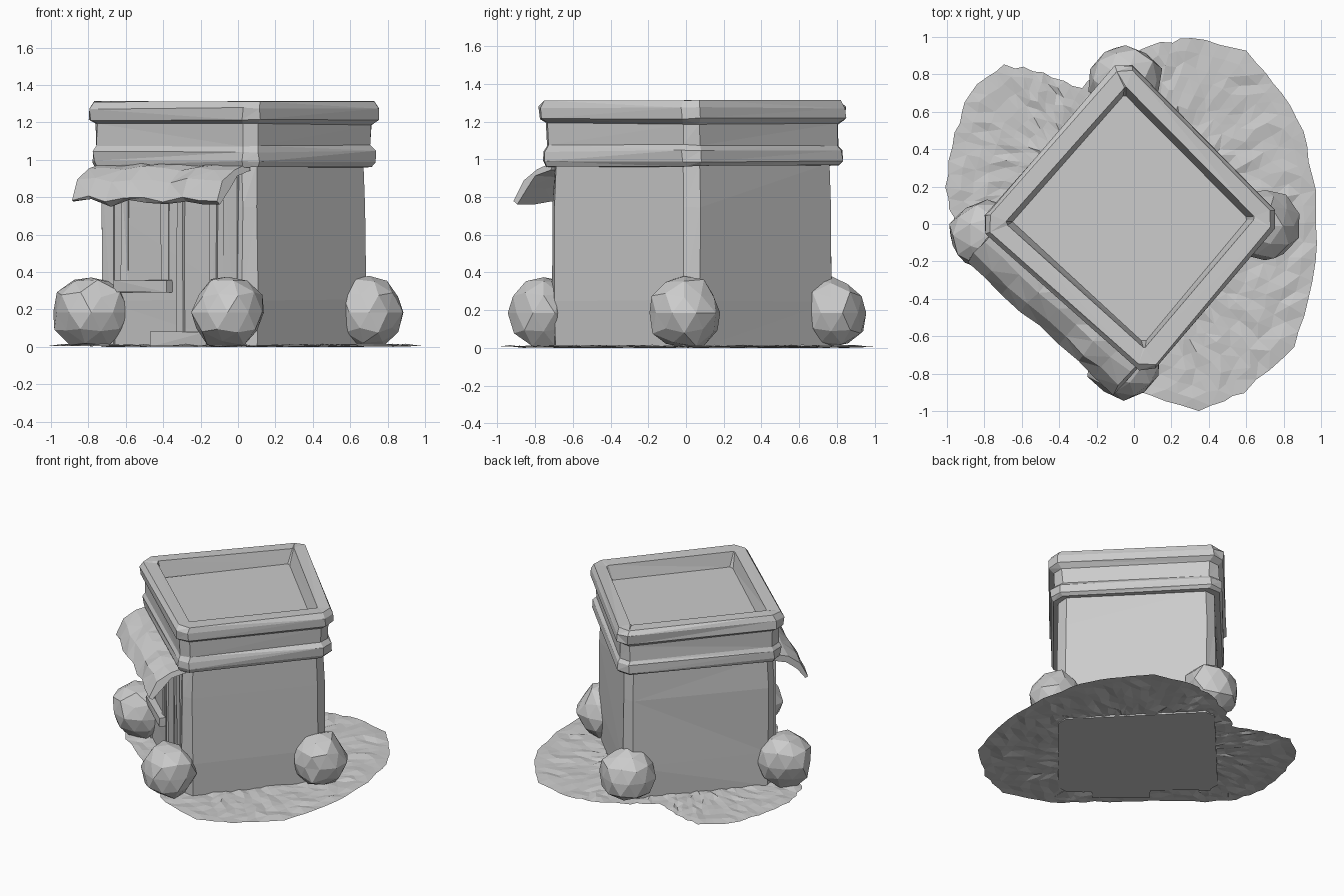
import bpy, bmesh, math, random
from mathutils import Vector

if "Cube" in bpy.data.objects:
    bpy.data.objects.remove(bpy.data.objects["Cube"])

random.seed(4)


def jit(a):
    return random.uniform(-a, a)


def make(name, verts, faces):
    me = bpy.data.meshes.new(name)
    me.from_pydata([tuple(v) for v in verts], [], faces)
    bm = bmesh.new()
    bm.from_mesh(me)
    bmesh.ops.recalc_face_normals(bm, faces=bm.faces)
    bmesh.ops.triangulate(bm, faces=[f for f in bm.faces if len(f.verts) == 4])
    bm.to_mesh(me)
    bm.free()
    ob = bpy.data.objects.new(name, me)
    bpy.context.collection.objects.link(ob)
    return ob


# Plan of the building: a turned square with clipped corners
CENTRE = Vector((-0.02, 0.035))
CORNERS = [Vector(c) for c in ((-0.765, 0), (0.065, -0.745), (0.72, 0.03), (-0.05, 0.815))]


def plan_ring(scale, z, clip=0.07, noise=0.0):
    pts = []
    for i, c in enumerate(CORNERS):
        for nb in (CORNERS[i - 1], CORNERS[(i + 1) % 4]):
            p = c + (nb - c).normalized() * clip
            p = CENTRE + (p - CENTRE) * scale
            pts.append(Vector((p.x + jit(noise), p.y + jit(noise), max(0, z + jit(noise)))))
    return pts


def loft(name, rings):
    n = len(rings[0])
    verts = [p for r in rings for p in r]
    faces = [(k * n + i, k * n + (i + 1) % n, (k + 1) * n + (i + 1) % n, (k + 1) * n + i)
             for k in range(len(rings) - 1) for i in range(n)]
    faces += [tuple(range(n)), tuple(range(len(verts) - n, len(verts)))]
    return make(name, verts, faces)


# Walls
loft("walls", [plan_ring(s, z, 0.06, e) for s, z, e in
               ((0.99, 0, 0), (1.0, 0.25, 0.006), (1.0, 0.75, 0.006), (0.985, 0.98, 0))])

# Cornice and parapet with the sunken roof
cornice = ((0.95, 0.965, .06), (1.05, 0.965, .06), (1.075, 0.99, .06), (1.075, 1.045, .06),
           (1.045, 1.075, .06), (1.045, 1.19, .06), (1.10, 1.215, .06), (1.10, 1.275, .06),
           (1.065, 1.31, .06), (0.90, 1.31, .015), (0.85, 1.20, .015))
loft("cornice_and_roof", [plan_ring(s, z, c, 0.006) for s, z, c in cornice])

# Local frame of the shop front: u along the wall, d outwards
ORIGIN = Vector((-0.73, 0, 0))
U = Vector((0.79, -0.71, 0)).normalized()
D = Vector((U.y, -U.x, 0))


def front(u, d, z):
    return ORIGIN + U * u + D * d + Vector((0, 0, z))


def front_box(name, u0, u1, d0, d1, z0, z1, noise=0.005):
    v = [front(u + jit(noise), d + jit(noise), max(0, z + jit(noise)))
         for z in (z0, z1) for u, d in ((u0, d0), (u1, d0), (u1, d1), (u0, d1))]
    f = [(0, 1, 2, 3), (4, 5, 6, 7)] + [(i, (i + 1) % 4, 4 + (i + 1) % 4, 4 + i) for i in range(4)]
    return make(name, v, f)


# Pilasters, window and door of the shop front
for k, (u0, u1) in enumerate(((0.03, 0.11), (0.90, 1.0))):
    front_box(f"pilaster_{k}", u0, u1, -0.02, 0.03, 0, 0.96)
for k, u in enumerate((0.17, 0.46)):
    front_box(f"window_jamb_{k}", u, u + 0.045, -0.02, 0.03, 0.33, 0.9)
front_box("window_sill", 0.15, 0.53, -0.02, 0.07, 0.29, 0.36)
for k, u in enumerate((0.57, 0.81)):
    front_box(f"door_jamb_{k}", u, u + 0.05, -0.02, 0.035, 0, 0.9)
front_box("door_panel", 0.63, 0.80, -0.02, 0.015, 0.08, 0.42)
front_box("doorstep", 0.45, 0.85, -0.02, 0.11, 0, 0.08)

# Sagging cloth awning: one section swept along the wall
section = ((0, 0.985), (0.12, 0.955), (0.21, 0.89), (0.26, 0.79), (0.235, 0.77),
           (0.17, 0.85), (0.10, 0.91), (0.0, 0.94))
rings = []
for i in range(9):
    u = 0.015 + 1.05 * i / 8
    sag = 0.018 * math.sin(i * 2.3)
    rings.append([front(u + jit(0.012), d * (1 + 0.3 * sag) + jit(0.01 * (d > 0)),
                        z + (sag * d / 0.25) + jit(0.009)) for d, z in section])
loft("awning", rings)


# Corner boulders
def boulder(name, x, y, rx, ry):
    bm = bmesh.new()
    bmesh.ops.create_icosphere(bm, subdivisions=2, radius=1)
    for v in bm.verts:
        k = random.uniform(0.9, 1.06)
        v.co = Vector((x + v.co.x * rx * k, y + v.co.y * ry * k,
                       min(0.38, max(0.005, 0.185 + v.co.z * 0.2 * k))))
    me = bpy.data.meshes.new(name)
    bm.to_mesh(me)
    bm.free()
    bpy.context.collection.objects.link(bpy.data.objects.new(name, me))


boulder("boulder_left", -0.785, -0.06, 0.21, 0.19)
boulder("boulder_front", -0.055, -0.755, 0.20, 0.19)
boulder("boulder_right", 0.70, -0.01, 0.185, 0.20)
boulder("boulder_back", -0.045, 0.77, 0.20, 0.19)

# Rough ground patch, cut short along the shop front
outline = [(0.98, 0.1), (0.93, 0.42), (0.80, 0.70), (0.60, 0.92), (0.30, 1.0), (0.1, 0.95),
           (-0.12, 0.85), (-0.28, 0.73), (-0.48, 0.81), (-0.70, 0.85), (-0.88, 0.70),
           (-0.96, 0.48), (-1.0, 0.2), (-0.96, -0.03), (-0.80, -0.20), (-0.52, -0.42),
           (-0.22, -0.68), (0.0, -0.90), (0.35, -1.0), (0.60, -0.90), (0.85, -0.66), (0.96, -0.3)]
STEP, RINGS = 4, 14
edge = []
for i, a in enumerate(outline):
    b = outline[(i + 1) % len(outline)]
    edge += [Vector(a).lerp(Vector(b), k / STEP) for k in range(STEP)]
n = len(edge)
verts = [Vector((0, 0, 0.005))]
for r in range(1, RINGS + 1):
    e = 0.012
    for p in edge:
        q = p * (r / RINGS)
        last = r == RINGS
        verts.append(Vector((q.x + jit(e), q.y + jit(e), 0.006 if last else random.uniform(0, 0.017))))
faces = [(0, 1 + i, 1 + (i + 1) % n) for i in range(n)]
for r in range(RINGS - 1):
    a, b = 1 + r * n, 1 + (r + 1) * n
    faces += [(a + i, b + i, b + (i + 1) % n, a + (i + 1) % n) for i in range(n)]
make("ground_patch", verts, faces)
